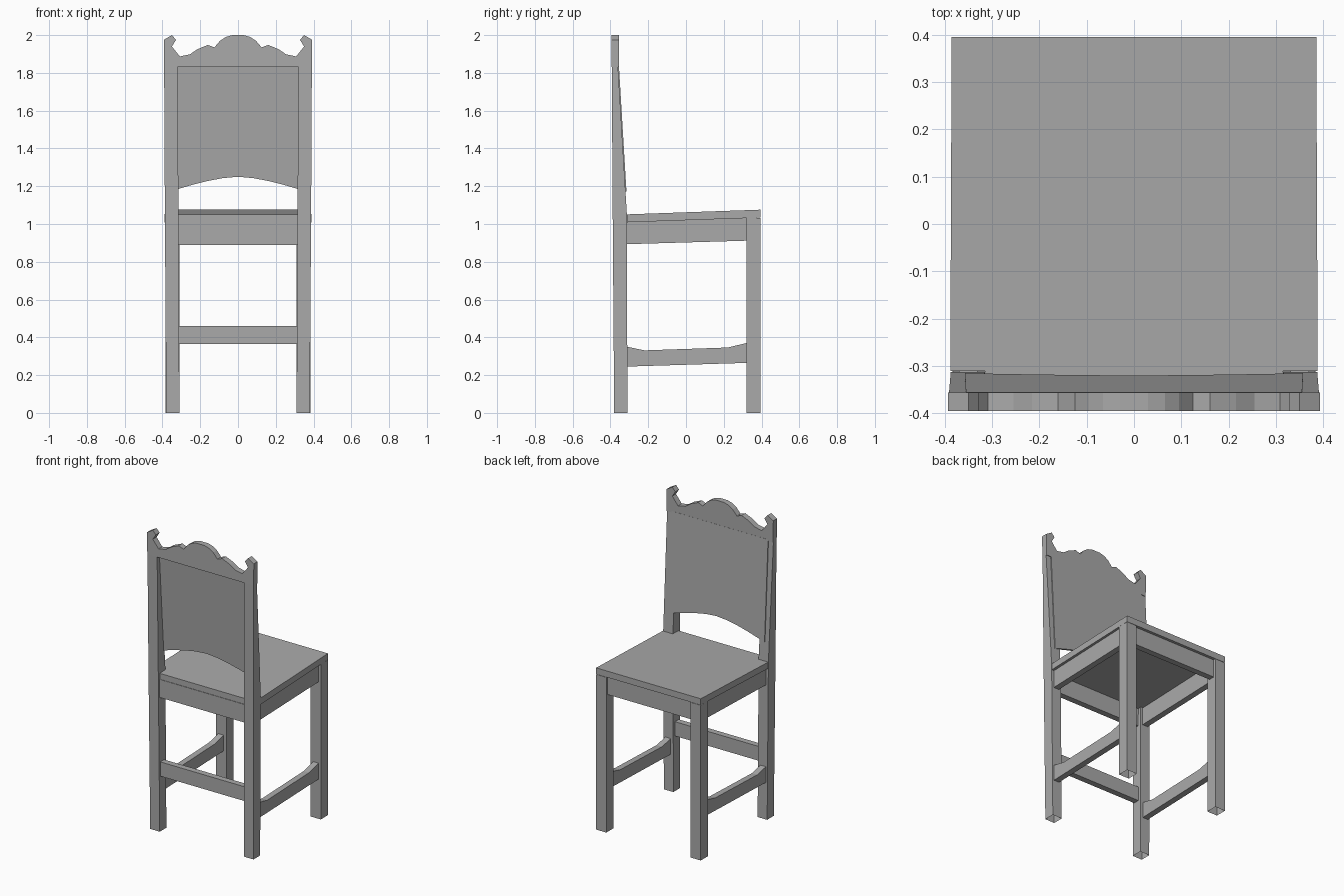
import bpy, bmesh
from mathutils import Vector

if "Cube" in bpy.data.objects:
    bpy.data.objects.remove(bpy.data.objects["Cube"])

grey = bpy.data.materials.new("plain grey")
grey.use_nodes = True
grey.diffuse_color = (0.4, 0.4, 0.4, 1)
grey.node_tree.nodes["Principled BSDF"].inputs["Base Color"].default_value = (0.4, 0.4, 0.4, 1)


def finish(name, bm):
    bmesh.ops.recalc_face_normals(bm, faces=bm.faces)
    mesh = bpy.data.meshes.new(name)
    bm.to_mesh(mesh)
    bm.free()
    mesh.materials.append(grey)
    obj = bpy.data.objects.new(name, mesh)
    bpy.context.collection.objects.link(obj)
    return obj


def loft(name, rings, open_bottom=False):
    """Join matching loops of points into one solid."""
    bm = bmesh.new()
    loops = [[bm.verts.new(p) for p in ring] for ring in rings]
    for a, b in zip(loops, loops[1:]):
        for i in range(len(a)):
            j = (i + 1) % len(a)
            bm.faces.new((a[i], a[j], b[j], b[i]))
    bm.faces.new(loops[-1])
    base = bm.faces.new(loops[0])
    bmesh.ops.recalc_face_normals(bm, faces=bm.faces)
    if open_bottom:
        bmesh.ops.delete(bm, geom=[base], context='FACES_ONLY')
    return finish(name, bm)


def rect(x0, x1, y0, y1, z):
    return [(x0, y0, z), (x1, y0, z), (x1, y1, z), (x0, y1, z)]


def side_board(name, outline, x0, x1):
    """Extrude a (y, z) outline across x."""
    return loft(name, [[(x, y, z) for y, z in outline] for x in (x0, x1)])


def back_board(name, outline, y0, y1):
    """Extrude an (x, z) outline through y."""
    return loft(name, [[(x, y, z) for x, z in outline] for y in (y0, y1)])


def mirror_x(half):
    """Complete a half outline running from the centre outwards."""
    return [(-x, z) for x, z in reversed(half) if x] + half


def box(name, x, y0, y1, z0, z1):
    return back_board(name, [(-x, z0), (x, z0), (x, z1), (-x, z1)], y0, y1)


# Seat: slightly sloping slab with a tongue between the back posts
plan = [(-.385, .395), (-.388, -.31), (-.315, -.31), (-.315, -.372),
        (.315, -.372), (.315, -.31), (.388, -.31), (.385, .395)]
loft("seat", [[(x, y, base + .035 * y) for x, y in plan] for base in (1.02, 1.062)])

# Legs, back posts, side aprons and side stretchers, one pair each
apron = [(-.32, .893), (.33, .912), (.33, 1.034), (-.32, 1.011)]
stretcher = [(-.32, .245), (.33, .265), (.33, .372), (.22, .346),
             (-.22, .331), (-.32, .352)]
for side, s in (("left", 1), ("right", -1)):
    loft(side + "_front_leg",
         [rect(s * .31, s * .385, .32, .395, z) for z in (0, 1.032)], True)
    loft(side + "_back_post", [rect(s * .31, s * .38, -.38, -.31, 0),
                               rect(s * .315, s * .387, -.388, -.313, 1.05),
                               rect(s * .32, s * .391, -.393, -.36, 1.83)], True)
    side_board(side + "_apron", apron, s * .33, s * .37)
    side_board(side + "_stretcher", stretcher, s * .33, s * .37)

# Cross boards between the legs
box("front_apron", .315, .34, .38, .912, 1.031)
box("back_apron", .318, -.375, -.335, .89, 1.01)
box("back_stretcher", .315, -.37, -.33, .365, .46)

# Scrolled crest across the top of the back
crest = mirror_x([(0, 2), (.03, 2), (.065, 1.99), (.095, 1.97), (.125, 1.935),
                  (.16, 1.948), (.215, 1.925), (.255, 1.898), (.308, 1.887),
                  (.35, 1.94), (.328, 1.975), (.35, 2), (.393, 1.975),
                  (.391, 1.83)])
back_board("crest", crest, -.395, -.356)

# Leaning back panel with an arched lower edge
panel = mirror_x([(0, 1.25), (.08, 1.243), (.16, 1.228), (.24, 1.208),
                  (.318, 1.185), (.357, 1.172), (.355, 1.84)])


def lean(z, offset):
    return -.315 - .06 * (z - 1.17) + offset


loft("back_panel", [[(x, lean(z, d), z) for x, z in panel] for d in (-.014, 0)])
